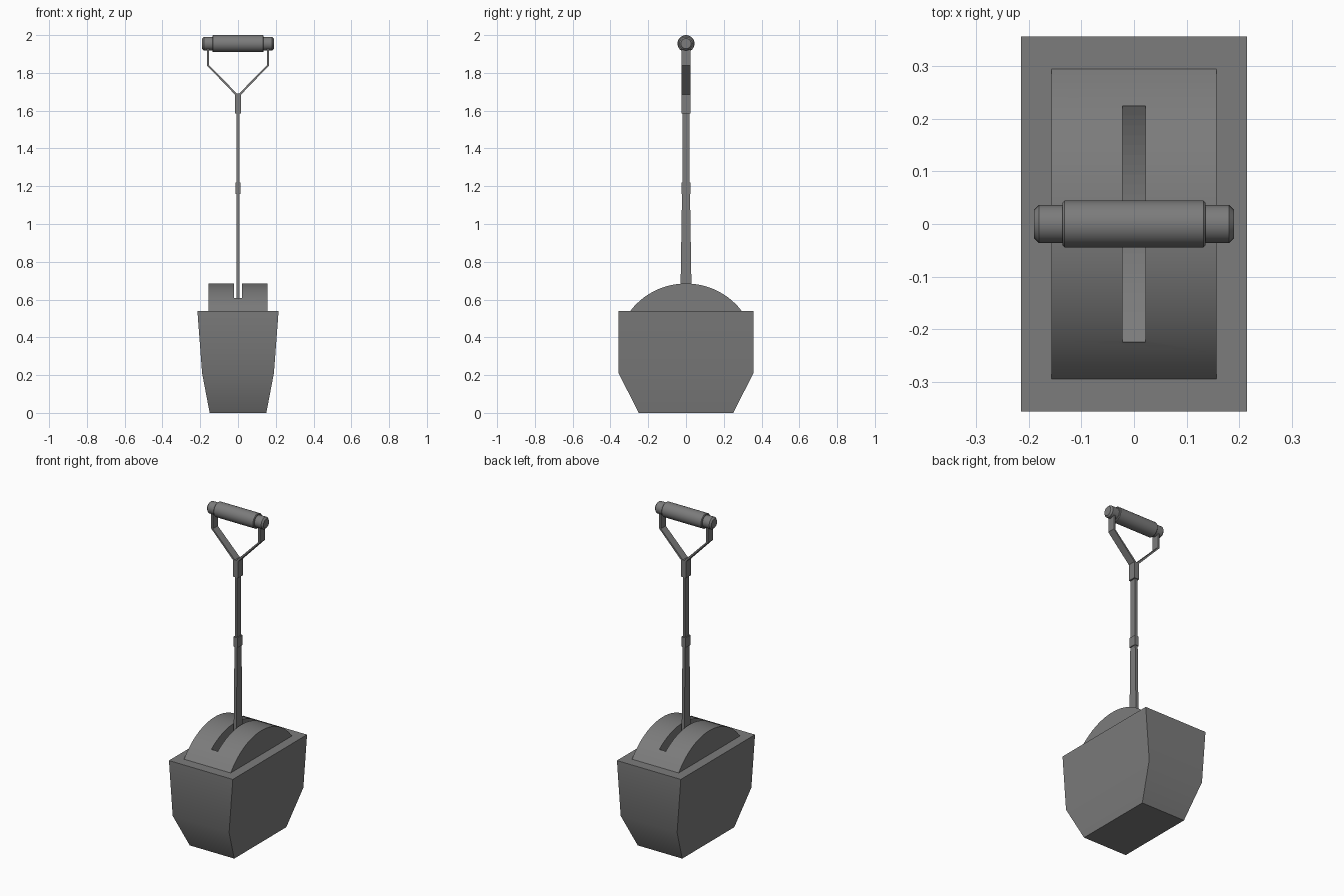
import bpy
import bmesh
from math import sin, cos, pi, sqrt, radians

old = bpy.data.objects.get("Cube")
if old:
    bpy.data.objects.remove(old)

GREY = (0.2, 0.2, 0.2, 1)
metal = bpy.data.materials.new("dark grey metal")
metal.use_nodes = True
metal.diffuse_color = GREY
metal.node_tree.nodes["Principled BSDF"].inputs["Base Color"].default_value = GREY


def loft(name, rings):
    """Closed solid through a list of equal-length point rings."""
    bm = bmesh.new()
    loops = [[bm.verts.new(p) for p in ring] for ring in rings]
    n = len(loops[0])
    for a, b in zip(loops, loops[1:]):
        for i in range(n):
            j = (i + 1) % n
            bm.faces.new((a[i], a[j], b[j], b[i]))
    bm.faces.new(loops[0][::-1])
    bm.faces.new(loops[-1])
    bmesh.ops.recalc_face_normals(bm, faces=bm.faces)
    mesh = bpy.data.meshes.new(name)
    bm.to_mesh(mesh)
    bm.free()
    mesh.materials.append(metal)
    obj = bpy.data.objects.new(name, mesh)
    bpy.context.collection.objects.link(obj)
    return obj


def rect(x0, x1, y, z):
    return [(x0, -y, z), (x1, -y, z), (x1, y, z), (x0, y, z)]


def box_stack(name, sections):
    """Sections are (half width, half depth, height)."""
    return loft(name, [rect(-x, x, y, z) for x, y, z in sections])


def arc(half, base, rise, steps=24):
    """Arc points (y, z) over a chord; a negative rise sags."""
    r = (half * half + rise * rise) / (2 * abs(rise))
    s = 1 if rise > 0 else -1
    ys = [half * (2 * i / steps - 1) for i in range(steps + 1)]
    return [(y, base + rise + s * (sqrt(r * r - y * y) - r)) for y in ys]


def slab(name, profile, half):
    return loft(name, [[(x, y, z) for y, z in profile] for x in (-half, half)])


# Tapered housing
parts = [box_stack("base_housing", [(0.15, 0.25, 0), (0.19, 0.357, 0.21), (0.215, 0.357, 0.54)])]

# Curved cover with a slot sunk into it
cover = slab("curved_cover", arc(0.295, 0.54, 0.145) + [(0.295, 0.52), (-0.295, 0.52)], 0.157)
cutter = slab("slot_cutter", arc(0.225, 0.605, -0.06) + [(0.225, 0.8), (-0.225, 0.8)], 0.022)
cutter.hide_render = True
cutter.hide_viewport = True
cut = cover.modifiers.new("slot", 'BOOLEAN')
cut.operation = 'DIFFERENCE'
cut.solver = 'EXACT'
cut.object = cutter
parts.append(cover)

# Lever shaft, joint and collar
parts.append(box_stack("lower_shaft", [(0.009, 0.031, 0.53), (0.009, 0.021, 1.17)]))
parts.append(box_stack("shaft_joint", [(0.014, 0.024, 1.16), (0.014, 0.024, 1.22)]))
parts.append(box_stack("upper_shaft", [(0.008, 0.019, 1.21), (0.008, 0.019, 1.6)]))
parts.append(box_stack("shaft_collar", [(0.017, 0.024, 1.585), (0.017, 0.024, 1.69)]))

# Forked arms holding the grip
arm = loft("fork_arms", [rect(x0, x1, 0.024, z) for x0, x1, z in
                         [(0.0, 0.016, 1.685), (0.153, 0.165, 1.84), (0.153, 0.165, 1.95)]])
arm.modifiers.new("mirror", 'MIRROR')
parts.append(arm)


def cylinder_x(name, half, radius, bevel, segments=32):
    """Cylinder along x with chamfered ends."""
    ends = [(-half, radius - bevel), (-half + bevel, radius),
            (half - bevel, radius), (half, radius - bevel)]
    turn = [2 * pi * i / segments for i in range(segments)]
    return loft(name, [[(x, r * cos(a), 1.955 + r * sin(a)) for a in turn] for x, r in ends])


# Handle grip
parts.append(cylinder_x("handle_rod", 0.19, 0.036, 0.009))
parts.append(cylinder_x("handle_grip", 0.136, 0.045, 0.004))

# Smooth shading with sharp edges kept
for obj in parts:
    bpy.ops.object.select_all(action='DESELECT')
    obj.select_set(True)
    bpy.context.view_layer.objects.active = obj
    bpy.ops.object.shade_smooth_by_angle(angle=radians(30))
